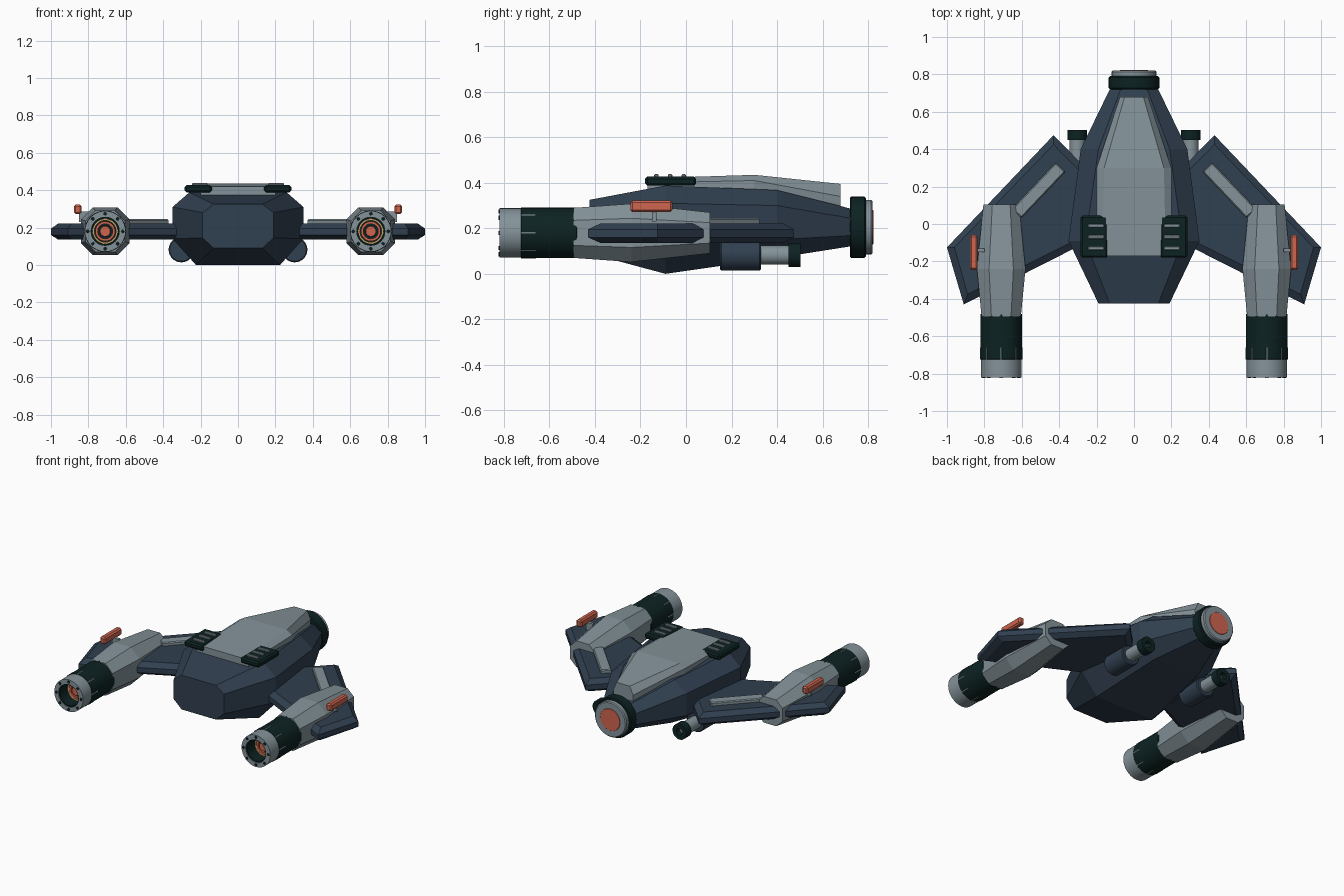
import bpy, bmesh
from math import cos, sin, tau, radians
from mathutils import Vector, Matrix

cube = bpy.data.objects.get("Cube")
if cube:
    bpy.data.objects.remove(cube, do_unlink=True)


def material(name, rgb):
    m = bpy.data.materials.new(name)
    m.use_nodes = True
    m.diffuse_color = (*rgb, 1)
    bsdf = next(n for n in m.node_tree.nodes if n.type == 'BSDF_PRINCIPLED')
    bsdf.inputs["Base Color"].default_value = (*rgb, 1)
    bsdf.inputs["Roughness"].default_value = 0.6
    return m


NAVY = material("navy hull", (0.030, 0.050, 0.080))
GREY = material("blue grey panel", (0.23, 0.29, 0.32))
DARK = material("dark green metal", (0.004, 0.016, 0.016))
RED = material("orange red light", (0.62, 0.13, 0.08))
TAN = material("amber glow", (0.65, 0.38, 0.14))


def finish(name, bm, mat, smooth=False):
    bmesh.ops.recalc_face_normals(bm, faces=bm.faces)
    me = bpy.data.meshes.new(name)
    bm.to_mesh(me)
    bm.free()
    me.materials.append(mat)
    ob = bpy.data.objects.new(name, me)
    bpy.context.collection.objects.link(ob)
    if smooth:
        bpy.ops.object.select_all(action='DESELECT')
        ob.select_set(True)
        bpy.context.view_layer.objects.active = ob
        bpy.ops.object.shade_smooth_by_angle(angle=radians(35))
    return ob


def loft(name, rings, mat, closed=False, smooth=False):
    """Skin equal-length rings; cap the ends, or join last ring to first."""
    bm = bmesh.new()
    vs = [[bm.verts.new(p) for p in ring] for ring in rings]
    n = len(rings[0])
    pairs = list(zip(vs, vs[1:]))
    if closed:
        pairs.append((vs[-1], vs[0]))
    else:
        bm.faces.new(vs[0])
        bm.faces.new(vs[-1])
    for a, b in pairs:
        for i in range(n):
            j = (i + 1) % n
            bm.faces.new((a[i], a[j], b[j], b[i]))
    return finish(name, bm, mat, smooth)


def lathe(name, x, z, profile, mat, closed=False, segs=32):
    """Turn (radius, y) points around an axis along y."""
    rings = [[(x + r * cos(tau * i / segs), y, z + r * sin(tau * i / segs))
              for i in range(segs)] for r, y in profile]
    return loft(name, rings, mat, closed, True)


def rod(name, x, z, r, y0, y1, mat, bev=0.006, segs=32):
    return lathe(name, x, z, [(r - bev, y0), (r, y0 + bev), (r, y1 - bev), (r - bev, y1)],
                 mat, segs=segs)


def tube(name, x, z, r0, r1, y0, y1, mat):
    return lathe(name, x, z, [(r0, y0), (r1, y0), (r1, y1), (r0, y1)], mat, True)


def box(name, lo, hi, mat, bev=0.0, turn=None):
    lo, hi = Vector(lo), Vector(hi)
    bm = bmesh.new()
    bmesh.ops.create_cube(bm, size=1)
    bmesh.ops.scale(bm, vec=hi - lo, verts=bm.verts)
    if bev:
        bmesh.ops.bevel(bm, geom=list(bm.edges), offset=bev, segments=1, affect='EDGES')
    if turn:
        bmesh.ops.rotate(bm, matrix=Matrix.Rotation(turn, 3, 'Z'), verts=bm.verts)
    bmesh.ops.translate(bm, vec=(lo + hi) / 2, verts=bm.verts)
    return finish(name, bm, mat)


def hull_ring(y, w, wt, wb, z0, z1, z2, z3):
    half = [(wb, z0), (w, z1), (w, z2), (wt, z3)]
    return [(x, y, z) for x, z in half] + [(-x, y, z) for x, z in reversed(half)]


# Main hull and top spine plate
loft("main_hull", [hull_ring(*s) for s in (
    (-0.425, 0.19, 0.13, 0.13, 0.09, 0.145, 0.28, 0.325),
    (-0.09, 0.35, 0.26, 0.225, 0.0, 0.14, 0.31, 0.388),
    (0.40, 0.285, 0.19, 0.17, 0.07, 0.15, 0.30, 0.368),
    (0.75, 0.115, 0.06, 0.06, 0.125, 0.17, 0.24, 0.28))], NAVY)
loft("spine_plate", [hull_ring(*s) for s in (
    (-0.17, 0.20, 0.17, 0.20, 0.34, 0.36, 0.40, 0.42),
    (0.30, 0.20, 0.16, 0.20, 0.34, 0.36, 0.41, 0.435),
    (0.68, 0.075, 0.05, 0.07, 0.28, 0.31, 0.34, 0.395))], GREY)

# Tail ring and its glowing disc
rod("tail_ring", 0, 0.205, 0.135, 0.72, 0.79, DARK)
rod("tail_nozzle", 0, 0.205, 0.12, 0.78, 0.82, GREY)
rod("tail_glow", 0, 0.205, 0.075, 0.81, 0.823, RED, 0.001)

WING = [(0.20, 0.24), (0.43, 0.475), (1.0, -0.125), (0.91, -0.43), (0.20, -0.07)]
WING_TOP = [(0.20, 0.19), (0.43, 0.425), (0.96, -0.125), (0.89, -0.375), (0.20, -0.03)]
NX, NZ = 0.71, 0.18

for s, side in ((1, "left"), (-1, "right")):
    def span(x0, x1):
        return sorted((s * x0, s * x1))

    # Swept wing with chamfered rim, and raised strip
    loft(side + "_wing", [[(s * x, y, z) for x, y in outline] for outline, z in (
        (WING_TOP, 0.135), (WING, 0.16), (WING, 0.195), (WING_TOP, 0.222))], NAVY)
    cx = s * 0.51
    box(side + "_wing_strip", (cx - 0.17, 0.145, 0.20), (cx + 0.17, 0.215, 0.245), GREY,
        0.006, -s * radians(46.5))

    # Octagonal engine pod
    rings = []
    for y, w, h in ((-0.495, 0.105, 0.11), (-0.24, 0.13, 0.128), (0.105, 0.095, 0.09)):
        k = 0.5
        octagon = ((w, -h * k), (w, h * k), (w * k, h), (-w * k, h),
                   (-w, h * k), (-w, -h * k), (-w * k, -h), (w * k, -h))
        rings.append([(s * (NX + a), y, NZ + b) for a, b in octagon])
    loft(side + "_engine_pod", rings, GREY)

    # Engine barrel, collar, bolts and glowing core
    x = s * NX
    rod(side + "_barrel", x, NZ, 0.111, -0.725, -0.48, DARK, 0.002)
    tube(side + "_collar", x, NZ, 0.078, 0.109, -0.82, -0.715, GREY)
    tube(side + "_collar_liner", x, NZ, 0.07, 0.079, -0.815, -0.715, DARK)
    tube(side + "_outer_glow", x, NZ, 0.058, 0.068, -0.735, -0.72, TAN)
    tube(side + "_middle_glow", x, NZ, 0.04, 0.053, -0.74, -0.72, RED)
    rod(side + "_inner_glow", x, NZ, 0.029, -0.745, -0.72, RED, 0.002)
    for i in range(8):
        a, c = cos(tau * i / 8), sin(tau * i / 8)
        rod(side + "_collar_bolt", x + 0.094 * a, NZ + 0.094 * c, 0.009, -0.824, -0.81, DARK,
            0.001, 8)
        rod(side + "_barrel_fin", x + 0.108 * a, NZ + 0.108 * c, 0.005, -0.725, -0.66, GREY,
            0.001, 6)

    # Marker light on a short pin
    x0, x1 = span(0.837, 0.877)
    box(side + "_marker_light", (x0, -0.245, 0.272), (x1, -0.06, 0.322), RED, 0.009)
    x0, x1 = span(0.80, 0.85)
    box(side + "_light_pin", (x0, -0.15, 0.23), (x1, -0.13, 0.285), GREY)

    # Vent block with three louvres
    x0, x1 = span(0.14, 0.285)
    box(side + "_vent_block", (x0, -0.18, 0.388), (x1, 0.045, 0.427), DARK, 0.01)
    x0, x1 = span(0.16, 0.245)
    for i in range(3):
        y = -0.13 + 0.06 * i
        box(side + "_vent_louvre", (x0, y - 0.01, 0.41), (x1, y + 0.01, 0.438), GREY, 0.004)

    # Gun under the hull
    gx = s * 0.303
    rod(side + "_gun_housing", gx, 0.082, 0.068, 0.15, 0.33, NAVY)
    rod(side + "_gun_barrel", gx, 0.082, 0.042, 0.32, 0.47, GREY)
    tube(side + "_gun_muzzle", gx, 0.082, 0.022, 0.053, 0.45, 0.503, DARK)
